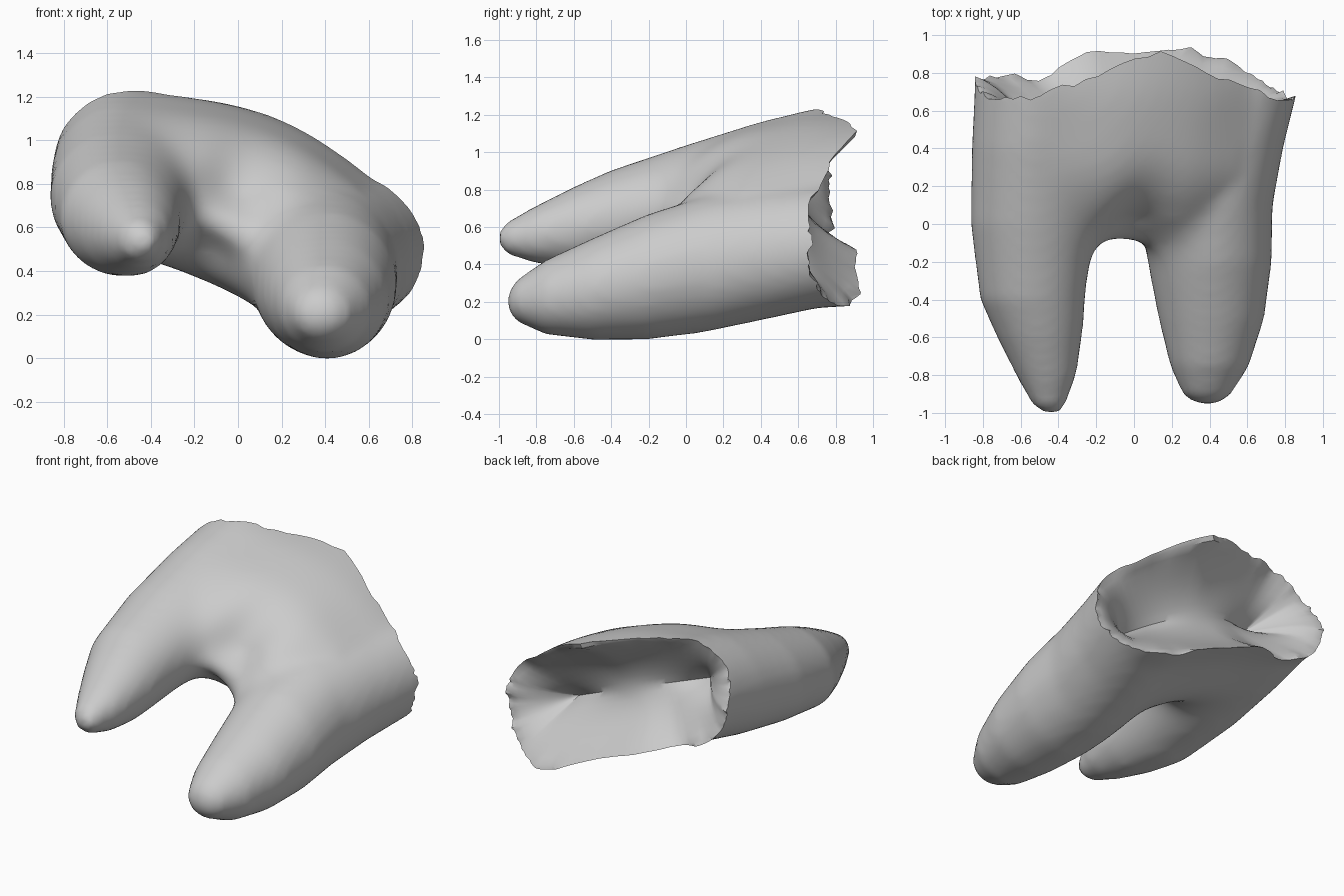
import bpy, bmesh, math, random
from mathutils import Vector

random.seed(4)
if "Cube" in bpy.data.objects:
    bpy.data.objects.remove(bpy.data.objects["Cube"], do_unlink=True)

grey = bpy.data.materials.new("plain grey")
grey.use_nodes = True
GREY = (0.6, 0.6, 0.6, 1)
grey.diffuse_color = GREY
grey.node_tree.nodes["Principled BSDF"].inputs["Base Color"].default_value = GREY


def clamp(v, low=0, high=1):
    return max(low, min(high, v))


def loft(bm, rings):
    """Skin equal-length rings of points and cap both ends."""
    rows = [[bm.verts.new(p) for p in ring] for ring in rings]
    n = len(rows[0])
    for a, b in zip(rows, rows[1:]):
        for i in range(n):
            j = (i + 1) % n
            bm.faces.new((a[i], a[j], b[j], b[i]))
    for row in (rows[0][::-1], rows[-1]):
        if len({tuple(v.co) for v in row}) > n * .7:
            bm.faces.new(row)


def make(name, bm):
    bmesh.ops.recalc_face_normals(bm, faces=bm.faces)
    mesh = bpy.data.meshes.new(name)
    bm.to_mesh(mesh)
    bm.free()
    obj = bpy.data.objects.new(name, mesh)
    bpy.context.collection.objects.link(obj)
    mesh.materials.append(grey)
    return obj


# Leg stations: y, centre x, centre z, radius x, radius z
RIGHT_LEG = [(-1.005, -.43, .54, .03, .03), (-.965, -.45, .54, .085, .085),
             (-.8, -.465, .56, .16, .155), (-.6, -.5, .595, .225, .22),
             (-.4, -.535, .64, .28, .265), (0, -.53, .735, .335, .305),
             (.4, -.51, .83, .35, .335), (.7, -.48, .9, .365, .34), (1.2, -.48, .9, .36, .34)]
LEFT_LEG = [(-.955, .39, .2, .05, .04), (-.91, .385, .205, .125, .11),
            (-.75, .4, .225, .21, .2), (-.5, .41, .268, .28, .272),
            (-.2, .395, .335, .335, .338), (.1, .39, .4, .345, .365),
            (.4, .43, .455, .36, .355), (.7, .5, .5, .365, .335), (1.2, .53, .53, .365, .335)]


def station(leg, y):
    """Interpolate a leg's section at y."""
    for a, b in zip(leg, leg[1:]):
        if y <= b[0]:
            f = (y - a[0]) / (b[0] - a[0])
            return [p + (q - p) * f for p, q in zip(a, b)]
    return leg[-1]


body = bmesh.new()
turns = [math.tau * i / 32 for i in range(32)]
for leg in (RIGHT_LEG, LEFT_LEG):
    loft(body, [[(x + rx * math.cos(t), y, z + rz * math.sin(t)) for t in turns]
                for y, x, z, rx, rz in leg])

# Arched web between the legs, with a rounded U-shaped crotch
web = []
for k in range(21):
    y = .06 + 1.14 * (k / 20) ** 1.5
    a, b = station(RIGHT_LEG, y), station(LEFT_LEG, y)
    ca, cb = Vector((a[1], y, a[2])), Vector((b[1], y, b[2]))
    along = (cb - ca).normalized()
    up = Vector((-along.z, 0, along.x))
    grow = math.sqrt(max(.06, 1 - max(0, (.4 - y) / .35) ** 2))
    top, low = [], []
    for i in range(17):
        f = i / 16
        r = (a[4] + (b[4] - a[4]) * f) * grow
        arch = math.sin(math.pi * f)
        c = ca.lerp(cb, f)
        c.y -= .17 * min(1, ((f - .48) / .18) ** 2) * (1 - k / 20) ** 2
        top.append(c + up * (r + .09 * arch))
        low.append(c - up * (r - .035 * arch))
    web.append(top + low[::-1])
loft(body, web)
shell = make("two_legged_body", body)

# Hollow opening: rings around an arched spine that joins two deep dimples
hollow = bmesh.new()
end_a, end_b = Vector((-.49, 0, .88)), Vector((.48, 0, .5))
mid, half = (end_a + end_b) / 2, (end_b - end_a) / 2
tilt = math.atan2(half.z, half.x)
COUNT = 96
around = [math.tau * i / COUNT for i in range(COUNT)]
jag = [random.uniform(-.015, .02) for t in around]


def rim_depth(x, t):
    """Rim y: a low peak on the upper sheet, a long flap on the lower one."""
    upper = .66 + .24 * max(0, 1 - abs(x - .1) / .62)
    if x > -.25:
        lower = 1 - .28 * (x + .25) ** 2
    else:
        lower = max(.77, 1.25 + x)
    mix = clamp(.5 + 1.5 * math.sin(t))
    return lower + (upper - lower) * mix


def hollow_ring(s, flat=None):
    ring = []
    for t, j in zip(around, jag):
        side = clamp(math.cos(t) * 1.3, -1, 1)
        ends = side * side
        spine = mid + half * side + Vector((0, 0, .05 * (1 - ends)))
        out = Vector((math.cos(t + tilt), 0, math.sin(t + tilt))) * .37
        rim = rim_depth((spine + out).x, t) + j * min(1, s) ** 8
        floor = .6 - .16 * ends
        # Dimples are pinched with a rolled lip; the middle is a smooth trough
        inner = min(s, 1)
        rise = ends * math.sin(inner * math.pi / 2) + (1 - ends) * inner ** 2
        p = spine + out * s
        p.y = floor + (rim - floor) * rise + .12 * max(0, s - 1) if flat is None else flat
        ring.append(p)
    return ring


loft(hollow, [hollow_ring(s) for s in (0, .1, .2, .35, .5, .65, .8, .9, 1, 1.2, 1.45)]
     + [hollow_ring(1.45, 1.7)])
bmesh.ops.remove_doubles(hollow, verts=hollow.verts, dist=.0005)
cutter = make("hollow_cutter", hollow)
cutter.hide_render = True


def apply_modifier(name, kind, **settings):
    m = shell.modifiers.new(name, kind)
    for key, value in settings.items():
        setattr(m, key, value)
    bpy.ops.object.modifier_apply(modifier=m.name)


# Fuse the parts, melt the joins between the legs, then carve the opening
bpy.context.view_layer.objects.active = shell
shell.select_set(True)
apply_modifier("fuse", "REMESH", mode="VOXEL", voxel_size=.03)
joins = shell.vertex_groups.new(name="joins")
for v in shell.data.vertices:
    weight = clamp((v.co.y + .5) / .3) * clamp((.5 - abs(v.co.x + .06)) / .2)
    joins.add([v.index], weight, "REPLACE")
apply_modifier("melt", "SMOOTH", factor=.5, iterations=70, vertex_group="joins")
apply_modifier("soften", "SMOOTH", factor=.5, iterations=8)
apply_modifier("carve", "BOOLEAN", operation="DIFFERENCE", solver="EXACT", object=cutter)
bpy.data.objects.remove(cutter, do_unlink=True)
bpy.ops.object.shade_smooth_by_angle(angle=math.radians(35))
